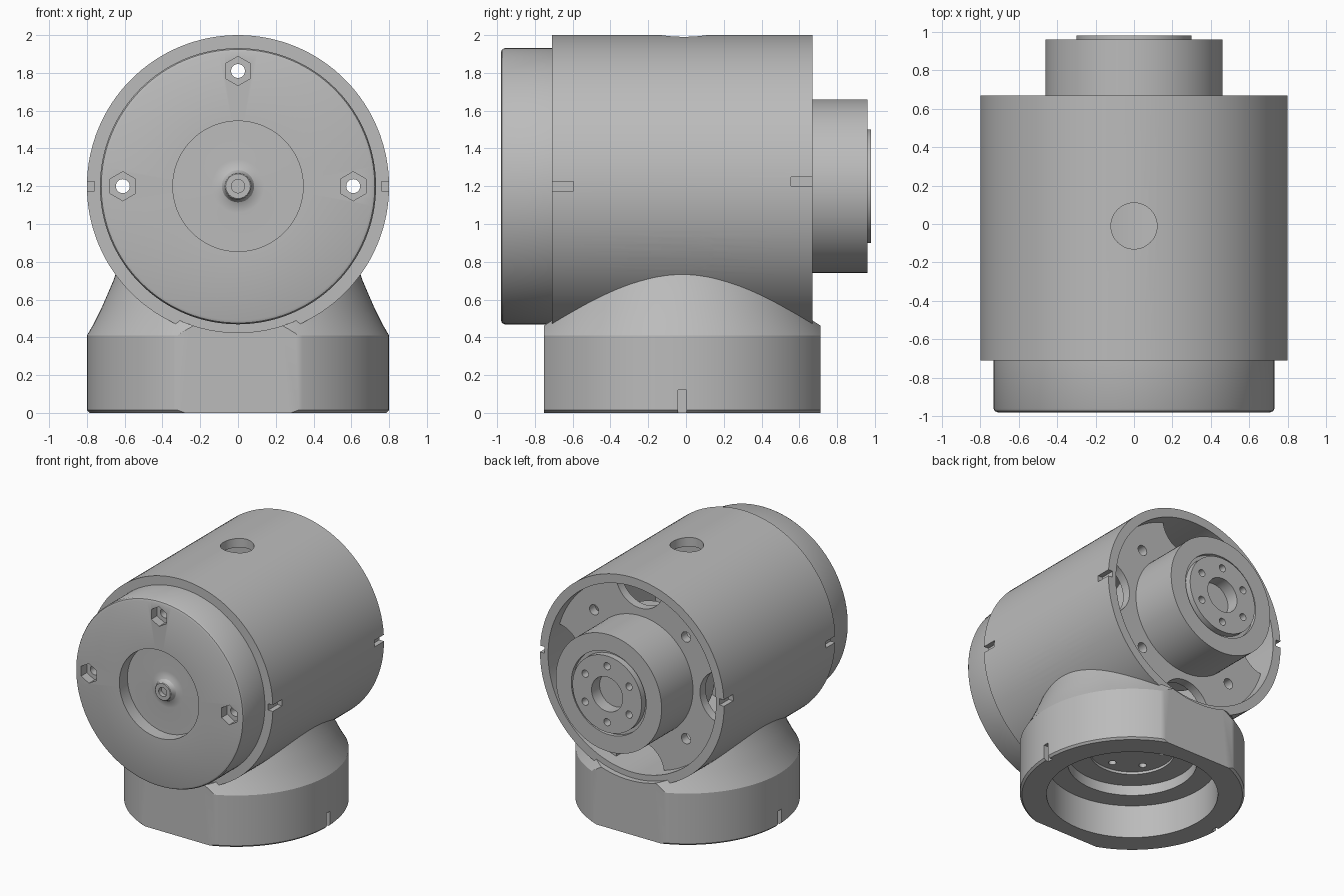
import bpy, bmesh, math
from mathutils import Vector, Matrix

if "Cube" in bpy.data.objects:
    bpy.data.objects.remove(bpy.data.objects["Cube"], do_unlink=True)

AXIS_Z = 1.2      # height of the horizontal housing axis
BASE_Y = -0.02    # centre of the base

grey = bpy.data.materials.new("matte grey")
grey.use_nodes = True
grey.diffuse_color = (0.5, 0.5, 0.5, 1)
grey.node_tree.nodes["Principled BSDF"].inputs["Base Color"].default_value = (0.5, 0.5, 0.5, 1)


def add_object(name, bm):
    bmesh.ops.recalc_face_normals(bm, faces=bm.faces)
    mesh = bpy.data.meshes.new(name)
    bm.to_mesh(mesh)
    bm.free()
    mesh.materials.append(grey)
    ob = bpy.data.objects.new(name, mesh)
    bpy.context.collection.objects.link(ob)
    return ob


def lathe(name, profile, axis, centre, closed=False, steps=96):
    """Spin (radius, height) points around the y or z axis."""
    bm = bmesh.new()
    vs = [bm.verts.new((r, h, 0) if axis == "Y" else (r, 0, h)) for r, h in profile]
    es = [bm.edges.new(p) for p in zip(vs, vs[1:])]
    if closed:
        es.append(bm.edges.new((vs[-1], vs[0])))
    direction = (0, 1, 0) if axis == "Y" else (0, 0, 1)
    bmesh.ops.spin(bm, geom=vs + es, cent=(0, 0, 0), axis=direction,
                   angle=math.tau, steps=steps)
    bmesh.ops.remove_doubles(bm, verts=bm.verts, dist=0.0005)
    bmesh.ops.translate(bm, verts=bm.verts, vec=centre)
    return add_object(name, bm)


def rod(centre, radius, length, axis, sides=32, scale=(1, 1, 1)):
    """Cylinder or prism cutter along an axis."""
    bm = bmesh.new()
    bmesh.ops.create_cone(bm, cap_ends=True, segments=sides, radius1=radius,
                          radius2=radius, depth=length)
    turn = {"X": Matrix.Rotation(math.pi / 2, 4, "Y"),
            "Y": Matrix.Rotation(math.pi / 2, 4, "X"),
            "Z": Matrix.Identity(4)}[axis]
    bm.transform(Matrix.Translation(centre) @ Matrix.Diagonal((*scale, 1)) @ turn)
    return add_object("cutter", bm)


def box(centre, size):
    bm = bmesh.new()
    bmesh.ops.create_cube(bm, size=1)
    bm.transform(Matrix.Translation(centre) @ Matrix.Diagonal((*size, 1)))
    return add_object("cutter", bm)


def finish(ob, cutters=()):
    """Cut the part, then smooth it with sharp edges kept."""
    bpy.ops.object.select_all(action="DESELECT")
    bpy.context.view_layer.objects.active = ob
    ob.select_set(True)
    for c in cutters:
        c.hide_render = True
        mod = ob.modifiers.new("cut", "BOOLEAN")
        mod.operation, mod.solver, mod.object = "DIFFERENCE", "EXACT", c
        bpy.ops.object.modifier_apply(modifier=mod.name)
    for c in cutters:
        bpy.data.objects.remove(c, do_unlink=True)
    bpy.ops.object.shade_smooth_by_angle(angle=math.radians(30))


def around(count, radius, start=0.0):
    """Points (x, z) on a circle about the housing axis."""
    for i in range(count):
        a = start + math.tau * i / count
        yield radius * math.cos(a), AXIS_Z + radius * math.sin(a)


mid = Vector((0, 0, AXIS_Z))

# Open tubular housing with top hole, one side hole and edge slots
housing = lathe("housing", [(0.8, -0.71), (0.8, 0.67), (0.73, 0.67), (0.73, -0.71)],
                "Y", mid, closed=True, steps=128)
cuts = [rod((0, -0.01, 1.9), 0.12, 0.5, "Z", 48),
        rod((0.75, -0.02, 0.85), 0.167, 0.6, "X", 48, (1, 1, 0.66))]
for side in (-1, 1):
    cuts.append(box((side * 0.81, -0.655, AXIS_Z), (0.1, 0.12, 0.05)))
    cuts.append(box((side * 0.81, 0.615, AXIS_Z + 0.025), (0.1, 0.12, 0.05)))
finish(housing, cuts)

# Front cap with round recess, flared boss and three hex pockets
cap = lathe("front_cap",
            [(0, -0.9), (0.035, -0.9), (0.035, -0.935), (0.065, -0.935),
             (0.07, -0.93), (0.073, -0.91), (0.085, -0.893), (0.11, -0.882),
             (0.14, -0.88), (0.345, -0.88), (0.345, -0.98), (0.71, -0.98),
             (0.724, -0.974), (0.731, -0.96), (0.731, -0.66), (0, -0.66)],
            "Y", mid, steps=128)
cuts = []
for x, z in ((0, AXIS_Z + 0.61), (-0.61, AXIS_Z), (0.61, AXIS_Z)):
    cuts.append(rod((x, -0.97, z), 0.077, 0.12, "Y", 6))
    cuts.append(rod((x, -0.8, z), 0.037, 0.6, "Y"))
# Turn each hexagon so that a corner points up
finish(cap, cuts)

# Mounting plate inside the back, with scallops and screw holes
plate = lathe("mounting_plate", [(0, 0.5), (0.74, 0.5), (0.74, 0.57), (0, 0.57)], "Y", mid)
cuts = [rod((x, 0.53, z), 0.21, 0.3, "Y", 48) for x, z in around(4, 0.73)]
cuts += [rod((x, 0.53, z), 0.04, 0.3, "Y") for x, z in around(4, 0.565, math.pi / 4)]
finish(plate, cuts)

# Motor body with shallow groove and raised output flange
motor = lathe("motor",
              [(0, 0.3), (0.46, 0.3), (0.46, 0.96), (0.325, 0.96), (0.325, 0.93),
               (0.3, 0.93), (0.3, 0.98), (0.135, 0.98), (0.135, 0.88), (0, 0.88)],
              "Y", mid)
finish(motor, [rod((x, 0.97, z), 0.028, 0.12, "Y", 20)
               for x, z in around(6, 0.22, math.pi / 6)])

# Flared base with flats, stepped underside and a saddle for the housing
base = lathe("base",
             [(0, 0.36), (0.3, 0.36), (0.3, 0.34), (0.46, 0.34), (0.46, 0.26),
              (0.61, 0.26), (0.61, 0), (0.785, 0), (0.8, 0.015), (0.8, 0.41),
              (0.765, 0.47), (0.725, 0.55), (0.69, 0.63), (0.66, 0.7),
              (0.64, 0.76), (0, 0.76)],
             "Z", (0, BASE_Y, 0), steps=128)
cuts = [box((0, BASE_Y + s * 1.233, 0.4), (2, 1, 1)) for s in (-1, 1)]
cuts += [box((s * 0.81, BASE_Y, 0.05), (0.1, 0.045, 0.14)) for s in (-1, 1)]
cuts.append(rod(mid, 0.775, 3, "Y", 128))
for i in range(6):
    a = math.tau * (i + 0.5) / 6
    cuts.append(rod((0.22 * math.cos(a), BASE_Y + 0.22 * math.sin(a), 0.36),
                    0.028, 0.08, "Z", 20))
finish(base, cuts)
